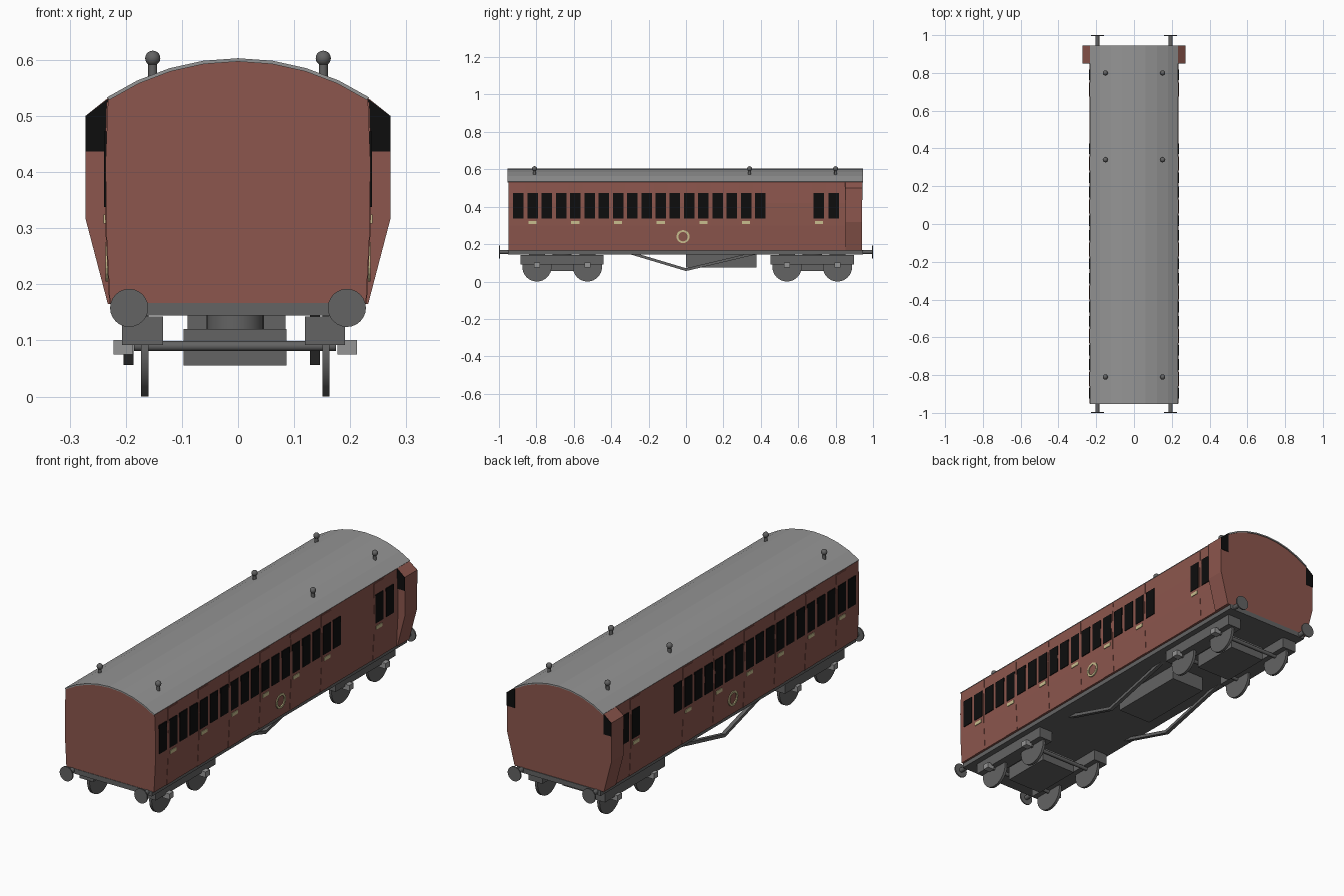
import bpy, bmesh, math
from mathutils import Matrix, Vector

if "Cube" in bpy.data.objects:
    bpy.data.objects.remove(bpy.data.objects["Cube"])


def material(name, r, g, b):
    m = bpy.data.materials.new(name)
    m.diffuse_color = (r, g, b, 1)
    m.use_nodes = True
    m.node_tree.nodes["Principled BSDF"].inputs["Base Color"].default_value = m.diffuse_color
    return m


RED = material("maroon_paint", 0.262, 0.093, 0.074)
ROOF = material("roof_grey", 0.30, 0.30, 0.30)
DARK = material("underframe_grey", 0.125, 0.125, 0.125)
BLACK = material("window_black", 0.004, 0.004, 0.004)
CREAM = material("cream_trim", 0.58, 0.51, 0.27)


def finish(name, bm, mat, smooth=False):
    bmesh.ops.recalc_face_normals(bm, faces=bm.faces)
    me = bpy.data.meshes.new(name)
    bm.to_mesh(me)
    bm.free()
    me.materials.append(mat)
    ob = bpy.data.objects.new(name, me)
    bpy.context.collection.objects.link(ob)
    if smooth:
        bpy.ops.object.select_all(action='DESELECT')
        ob.select_set(True)
        bpy.context.view_layer.objects.active = ob
        bpy.ops.object.shade_smooth_by_angle(angle=math.radians(40))
    return ob


def prism(name, pts, y0, y1, mat):
    """Extrude an x-z outline along y."""
    bm = bmesh.new()
    face = bm.faces.new([bm.verts.new((x, y0, z)) for x, z in pts])
    ext = bmesh.ops.extrude_face_region(bm, geom=[face])
    vs = [v for v in ext["geom"] if isinstance(v, bmesh.types.BMVert)]
    bmesh.ops.translate(bm, verts=vs, vec=(0, y1 - y0, 0))
    return finish(name, bm, mat)


def box(name, x0, x1, y0, y1, z0, z1, mat):
    return prism(name, [(x0, z0), (x1, z0), (x1, z1), (x0, z1)], y0, y1, mat)


def cyl(name, c, r, depth, axis, mat, seg=24):
    bm = bmesh.new()
    rot = Vector((0, 0, 1)).rotation_difference(Vector(axis)).to_matrix().to_4x4()
    bmesh.ops.create_cone(bm, cap_ends=True, segments=seg, radius1=r, radius2=r,
                          depth=depth, matrix=Matrix.Translation(c) @ rot)
    return finish(name, bm, mat, True)


def arc(grow=0.0):
    """Roof curve from right eave to left eave."""
    R, cz = 0.426, 0.177
    return [((R + grow) * math.sin(a), cz + (R + grow) * math.cos(a))
            for a in [math.radians(33.2 * (4 - i) / 4) for i in range(9)]]


# Body shell and roof skin
side = [(0.228, 0.165), (0.235, 0.30), (0.236, 0.42)]
prism("body", side + arc(-0.003) + [(-x, z) for x, z in reversed(side)], -0.95, 0.942, RED)
prism("roof", arc(0.0) + list(reversed(arc(-0.006))), -0.954, 0.946, ROOF)

# Floor and solebar
box("underframe", -0.218, 0.218, -0.952, 0.945, 0.144, 0.167, DARK)

window_y = [-0.896 + 0.0761 * i for i in range(18)] + [0.711, 0.791]
door_y = [-0.82 + 0.2283 * i for i in range(6)] + [0.711]

for s, tag in ((1, "right"), (-1, "left")):
    def sbox(name, x0, x1, *rest):
        a, b = sorted((s * x0, s * x1))
        return box(tag + "_" + name, a, b, *rest)

    # Doors, windows and handle plates
    for y in door_y:
        prism(tag + "_door", [(s * 0.22, 0.165), (s * 0.2295, 0.165), (s * 0.2365, 0.30),
                              (s * 0.2372, 0.42), (s * 0.2345, 0.525), (s * 0.22, 0.525)],
              y - 0.037, y + 0.037, RED)
        sbox("door_plate", 0.234, 0.2395, y - 0.022, y + 0.022, 0.308, 0.324, CREAM)
    for y in window_y:
        sbox("window", 0.232, 0.2385, y - 0.028, y + 0.028, 0.338, 0.472, BLACK)

    # Round emblem ring, left blank
    bm = bmesh.new()
    rings = []
    for x, r in ((0.231, 0.035), (0.2365, 0.035), (0.2365, 0.025), (0.231, 0.025)):
        rings.append([bm.verts.new((s * x, -0.016 + r * math.cos(t), 0.24 + r * math.sin(t)))
                      for t in [math.tau * i / 20 for i in range(20)]])
    for k in range(4):
        a, b = rings[k], rings[(k + 1) % 4]
        for i in range(20):
            j = (i + 1) % 20
            bm.faces.new((a[i], a[j], b[j], b[i]))
    finish(tag + "_side_ring", bm, CREAM)

    # Guard lookout with a window at each end
    prism(tag + "_lookout", [(s * x, z) for x, z in
                             ((0.22, 0.165), (0.232, 0.165), (0.272, 0.318), (0.272, 0.50),
                              (0.232, 0.532), (0.22, 0.532))], 0.852, 0.942, RED)
    pane = [(s * x, z) for x, z in ((0.231, 0.437), (0.272, 0.437), (0.272, 0.50), (0.231, 0.531))]
    prism(tag + "_lookout_front_window", pane, 0.850, 0.852, BLACK)
    prism(tag + "_lookout_back_window", pane, 0.942, 0.944, BLACK)

    # Roof ventilators
    for y in (-0.81, 0.34, 0.80):
        cyl(tag + "_vent_post", (s * 0.152, y, 0.58), 0.008, 0.04, (0, 0, 1), DARK, 12)
        bm = bmesh.new()
        bmesh.ops.create_uvsphere(bm, u_segments=16, v_segments=10, radius=0.0135,
                                  matrix=Matrix.Translation((s * 0.152, y, 0.603)))
        finish(tag + "_vent_cap", bm, DARK, True)

    # Buffers
    for e in (-1, 1):
        cyl(tag + "_buffer_shaft", (s * 0.194, e * 0.965, 0.158), 0.011, 0.06, (0, 1, 0), DARK, 16)
        cyl(tag + "_buffer_head", (s * 0.194, e * 0.997, 0.158), 0.034, 0.006, (0, 1, 0), DARK)

    # V-shaped truss rod
    xc = 0.137 if s > 0 else -0.195
    path = [(-0.30, 0.146), (0.0, 0.056), (0.38, 0.146)]
    bm = bmesh.new()
    outline = path + [(y, z + 0.015) for y, z in reversed(path)]
    f = bm.faces.new([bm.verts.new((xc - 0.009, y, z)) for y, z in outline])
    ext = bmesh.ops.extrude_face_region(bm, geom=[f])
    bmesh.ops.translate(bm, vec=(0.018, 0, 0),
                        verts=[v for v in ext["geom"] if isinstance(v, bmesh.types.BMVert)])
    finish(tag + "_truss_rod", bm, DARK)

# Equipment box under the floor
box("equipment_box", -0.09, 0.085, 0.0, 0.378, 0.075, 0.146, DARK)

# Bogies
for c, tag in ((-0.662, "front"), (0.675, "back")):
    box(tag + "_bogie_bolster", -0.097, 0.086, c - 0.12, c + 0.12, 0.055, 0.12, DARK)
    cyl(tag + "_bogie_pivot", (-0.005, c, 0.132), 0.051, 0.026, (0, 0, 1), DARK)
    for x0, x1 in ((-0.207, -0.134), (0.119, 0.191)):
        box(tag + "_bogie_side_frame", x0, x1, c - 0.222, c + 0.222, 0.092, 0.143, DARK)
    for d in (-0.135, 0.135):
        y = c + d
        cyl(tag + "_axle", (-0.005, y, 0.09), 0.009, 0.36, (1, 0, 0), DARK, 12)
        for x in (-0.166, 0.157):
            cyl(tag + "_wheel", (x, y, 0.078), 0.078, 0.013, (1, 0, 0), DARK, 32)
        for x0, x1 in ((-0.222, -0.187), (0.177, 0.212)):
            box(tag + "_axle_box", x0, x1, y - 0.016, y + 0.016, 0.075, 0.101, ROOF)
